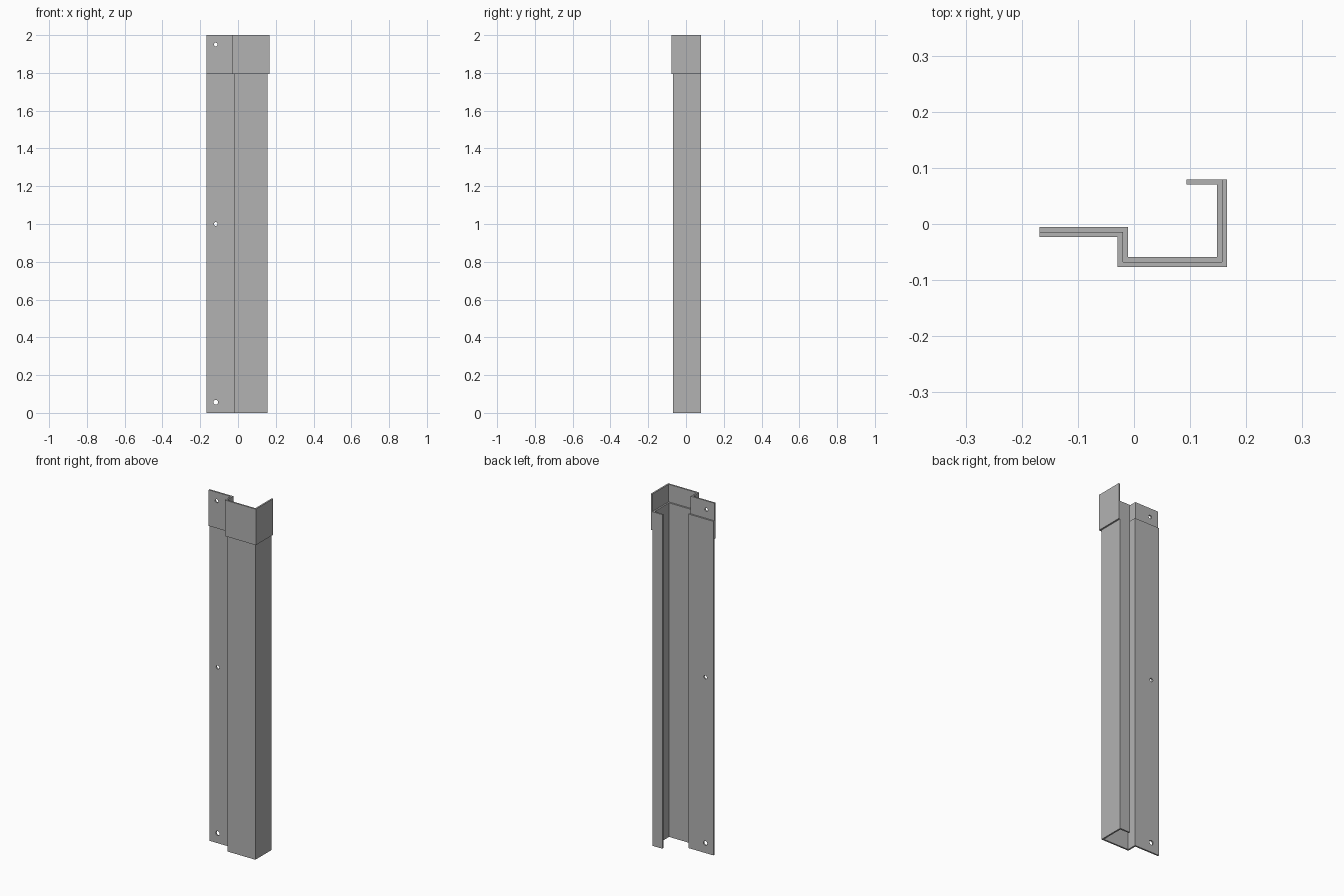
import bpy
import bmesh
import math
from mathutils import Vector

cube = bpy.data.objects.get("Cube")
if cube:
    bpy.data.objects.remove(cube, do_unlink=True)

THICK = 0.009
HOLE_X = -0.118

steel = bpy.data.materials.new("grey_steel")
steel.use_nodes = True
GREY = (0.45, 0.45, 0.45, 1)
steel.diffuse_color = GREY
steel.node_tree.nodes["Principled BSDF"].inputs["Base Color"].default_value = GREY


def offset_path(path, dist):
    """Shift a right-angled path sideways; positive is to its left."""
    normals = []
    for a, b in zip(path, path[1:]):
        d = (b - a).normalized()
        normals.append(Vector((-d.y, d.x)))
    corners = [m + n for m, n in zip(normals, normals[1:])]
    shifts = [normals[0]] + corners + [normals[-1]]
    return [p + s * dist for p, s in zip(path, shifts)]


def folded_sheet(name, path, dist, z0, z1):
    """Extrude a bent strip of sheet metal upward."""
    outline = path + offset_path(path, dist)[::-1]
    bm = bmesh.new()
    face = bm.faces.new([bm.verts.new((p.x, p.y, z0)) for p in outline])
    top = bmesh.ops.extrude_face_region(bm, geom=[face])["geom"]
    verts = [v for v in top if isinstance(v, bmesh.types.BMVert)]
    bmesh.ops.translate(bm, verts=verts, vec=(0, 0, z1 - z0))
    bmesh.ops.recalc_face_normals(bm, faces=bm.faces)
    mesh = bpy.data.meshes.new(name)
    bm.to_mesh(mesh)
    bm.free()
    mesh.materials.append(steel)
    obj = bpy.data.objects.new(name, mesh)
    bpy.context.collection.objects.link(obj)
    return obj


def drill(obj, z, radius):
    """Cut a round screw hole through the flange."""
    bpy.ops.mesh.primitive_cylinder_add(
        vertices=24, radius=radius, depth=0.1,
        location=(HOLE_X, -0.014, z), rotation=(math.pi / 2, 0, 0))
    cutter = bpy.context.object
    cutter.hide_render = True
    cutter.data.materials.append(steel)
    mod = obj.modifiers.new("screw_hole", "BOOLEAN")
    mod.operation = "DIFFERENCE"
    mod.solver = "EXACT"
    mod.object = cutter
    bpy.context.view_layer.objects.active = obj
    bpy.ops.object.modifier_apply(modifier=mod.name)
    bpy.data.objects.remove(cutter, do_unlink=True)


# Shared contact line: flange, step, front, side, back lip
fold = [Vector(p) for p in (
    (-0.168, -0.014), (-0.02, -0.014), (-0.02, -0.068),
    (0.157, -0.068), (0.157, 0.079), (0.094, 0.079))]

# Long channel, folded inward from the contact line
channel = folded_sheet("channel", fold, THICK, 0, 1.9)
drill(channel, 0.056, 0.0125)
drill(channel, 1.0, 0.01)

# Joining sleeve wrapped around the outside of the top end
sleeve = folded_sheet("joining_sleeve", fold[:-1], -THICK, 1.795, 2.0)
drill(sleeve, 1.95, 0.01)
